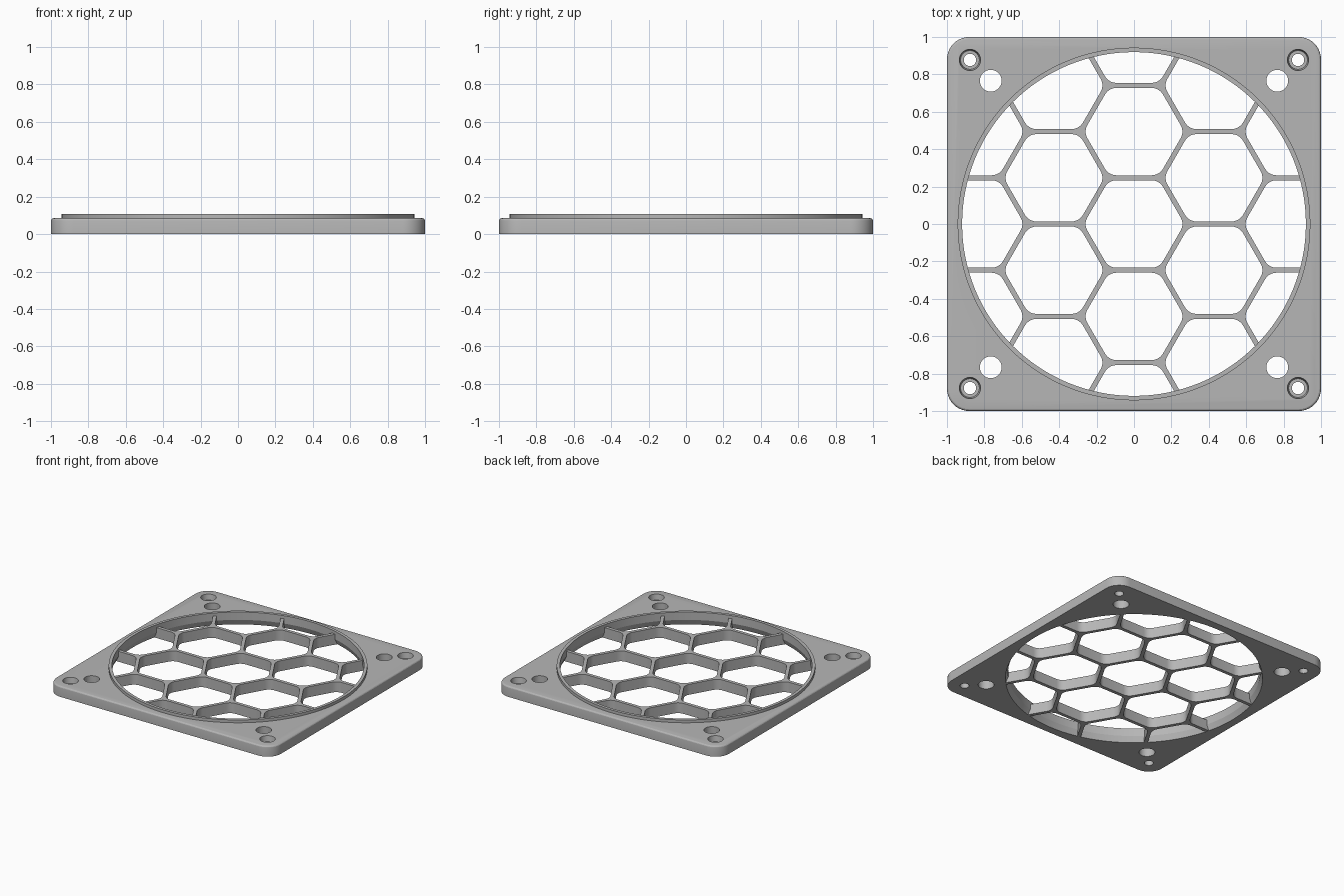
import bpy, bmesh
from math import sin, cos, pi, radians, sqrt, hypot

if "Cube" in bpy.data.objects:
    bpy.data.objects.remove(bpy.data.objects["Cube"], do_unlink=True)

THICK = 0.085      # plate and grid thickness
RIM_TOP = 0.108    # top of the raised rim
PITCH = 0.494      # distance between honeycomb cells
STRUT = 0.027      # strut width

grey = bpy.data.materials.new("matte grey")
grey.use_nodes = True
grey.diffuse_color = (0.47, 0.47, 0.47, 1)
grey.node_tree.nodes["Principled BSDF"].inputs["Base Color"].default_value = grey.diffuse_color


def rounded_polygon(sides, inradius, corner, steps, turn=0.0, centre=(0, 0)):
    """Outline of a regular polygon with rounded corners."""
    reach = (inradius - corner) / cos(pi / sides)
    points = []
    for i in range(sides):
        a = turn + 2 * pi * i / sides
        for k in range(steps + 1):
            b = a + (k / steps - 0.5) * 2 * pi / sides
            points.append((centre[0] + reach * cos(a) + corner * cos(b),
                           centre[1] + reach * sin(a) + corner * sin(b)))
    return points


def circle(radius, centre=(0, 0), n=48):
    return [(centre[0] + radius * cos(2 * pi * i / n),
             centre[1] + radius * sin(2 * pi * i / n)) for i in range(n)]


def loft(bm, layers):
    """Closed solid through stacked outlines, each given as (outline, z)."""
    rings = [[bm.verts.new((x, y, z)) for x, y in outline] for outline, z in layers]
    n = len(rings[0])
    for low, high in zip(rings, rings[1:]):
        for i in range(n):
            j = (i + 1) % n
            bm.faces.new((low[i], low[j], high[j], high[i]))
    bm.faces.new(rings[0][::-1])
    bm.faces.new(rings[-1])


def make(name, solids):
    bm = bmesh.new()
    for layers in solids:
        loft(bm, layers)
    mesh = bpy.data.meshes.new(name)
    bm.to_mesh(mesh)
    bm.free()
    mesh.materials.append(grey)
    obj = bpy.data.objects.new(name, mesh)
    bpy.context.collection.objects.link(obj)
    return obj


def activate(obj):
    bpy.ops.object.select_all(action='DESELECT')
    obj.select_set(True)
    bpy.context.view_layer.objects.active = obj


def combine(obj, tool, operation):
    """Apply a boolean and remove the tool."""
    tool.hide_render = True
    mod = obj.modifiers.new("cut", 'BOOLEAN')
    mod.operation, mod.solver, mod.object = operation, 'EXACT', tool
    activate(obj)
    bpy.ops.object.modifier_apply(modifier=mod.name)
    bpy.data.objects.remove(tool, do_unlink=True)


def opening(grow=0.0):
    """Radius and height steps of the central opening's wall."""
    return [(0.938 + grow, 0.0), (0.919 + grow, 0.045)]


# Frame: square plate with rounded corners and a softened top edge
edge = 0.015
layers = [(rounded_polygon(4, 1, 0.12, 10, pi / 4), 0)]
for k in range(5):
    a = k / 4 * pi / 2
    inset = edge * (1 - cos(a))
    layers.append((rounded_polygon(4, 1 - inset, 0.12 - inset, 10, pi / 4),
                   THICK - edge + edge * sin(a)))
frame = make("frame", [layers])

# Raised rim around the opening
combine(frame, make("rim", [[(circle(0.943, n=128), 0.03),
                             (circle(0.943, n=128), RIM_TOP)]]), 'UNION')

# Central opening, plain corner holes and stepped screw holes
steps = opening()
steps = [(steps[0][0], -0.05)] + steps + [(steps[-1][0], 0.2)]
cutters = [[(circle(r, n=128), z) for r, z in steps]]
for sx in (-1, 1):
    for sy in (-1, 1):
        plain, screw = (sx * 0.766, sy * 0.766), (sx * 0.877, sy * 0.877)
        cutters.append([(circle(0.058, plain), z) for z in (-0.05, 0.2)])
        cutters.append([(circle(r, screw), z) for r, z in (
            (0.033, -0.05), (0.033, 0.04), (0.05, 0.04), (0.057, THICK), (0.057, 0.2))])
combine(frame, make("frame_cutter", cutters), 'DIFFERENCE')

# Honeycomb grid: disc set slightly into the wall, with rounded hexagons cut out
steps = opening(0.006)
steps.append((steps[-1][0], THICK - 0.001))
grid = make("honeycomb_grid", [[(circle(r, n=128), max(z, 0.0005)) for r, z in steps]])
cells = []
for col in range(-3, 4):
    for row in range(-3, 4):
        c = (col * PITCH * sqrt(3) / 2, (row + 0.5 * (col % 2)) * PITCH)
        if hypot(*c) < 1.2:
            outline = rounded_polygon(6, (PITCH - STRUT) / 2, 0.07, 5, 0, c)
            cells.append([(outline, -0.05), (outline, 0.2)])
combine(grid, make("cell_cutter", cells), 'DIFFERENCE')

# Smooth the round walls, keep the edges crisp
for obj in (frame, grid):
    activate(obj)
    bpy.ops.object.shade_smooth_by_angle(angle=radians(22))
